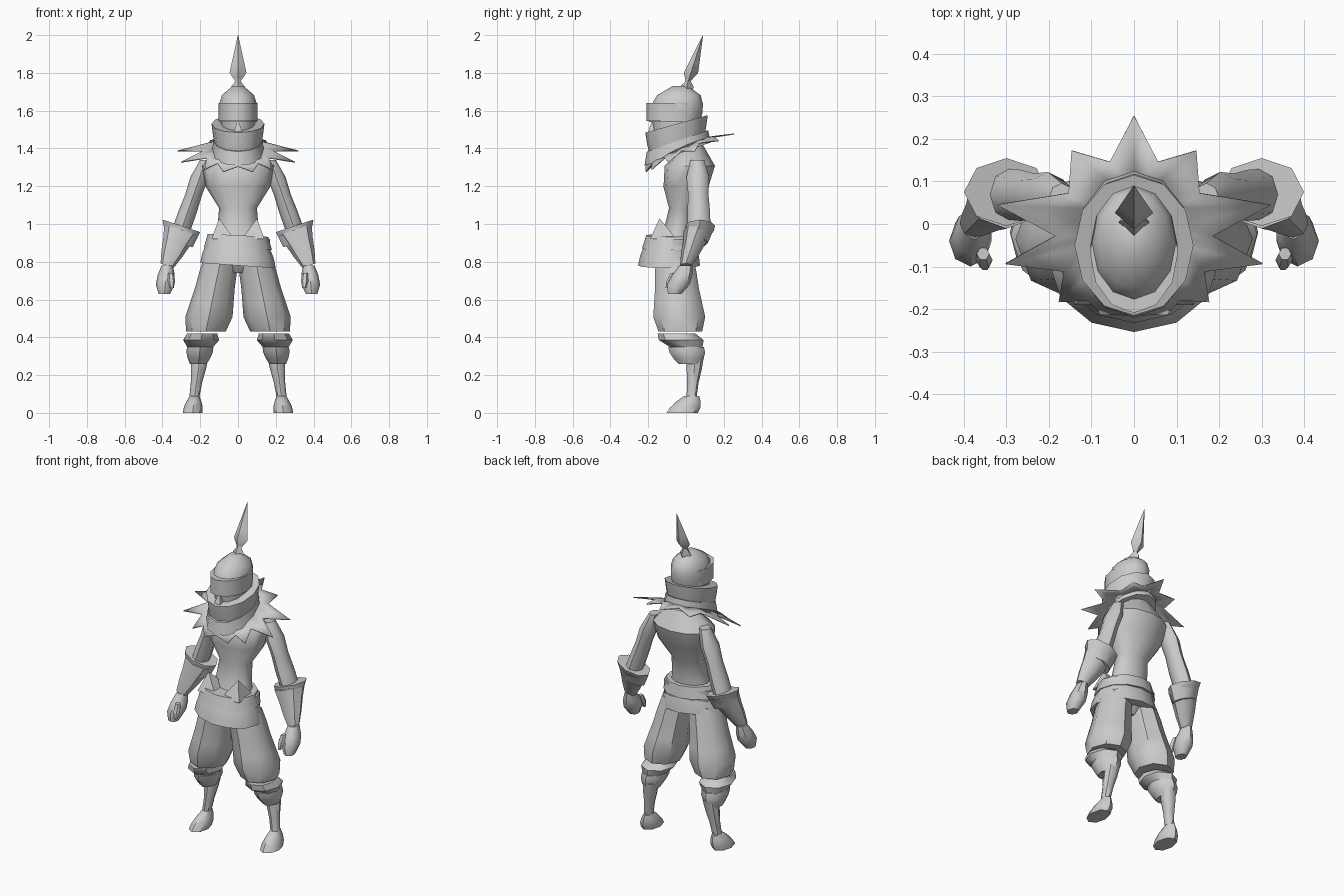
import bpy, bmesh, math
from mathutils import Vector

if "Cube" in bpy.data.objects:
    bpy.data.objects.remove(bpy.data.objects["Cube"])

clay = bpy.data.materials.new("plain_grey")
clay.use_nodes = True
grey = (0.6, 0.6, 0.6, 1)
clay.diffuse_color = grey
clay.node_tree.nodes["Principled BSDF"].inputs["Base Color"].default_value = grey
parts = []


def finish(name, bm, mirror=False, thickness=0):
    """Turn a bmesh into a named object, with optional mirror and thickness."""
    bmesh.ops.recalc_face_normals(bm, faces=bm.faces)
    mesh = bpy.data.meshes.new(name)
    bm.to_mesh(mesh)
    bm.free()
    mesh.materials.append(clay)
    part = bpy.data.objects.new(name, mesh)
    bpy.context.collection.objects.link(part)
    if thickness:
        part.modifiers.new("thickness", "SOLIDIFY").thickness = thickness
    if mirror:
        part.modifiers.new("mirror", "MIRROR")
    parts.append(part)


def tube(name, start, end, widths, depth=1, tilt=0, lean=0, sides=8, mirror=False):
    """Evenly spaced level rings from start to end; tilt and lean slope each ring."""
    bm = bmesh.new()
    loops = []
    for step, width in enumerate(widths):
        centre = Vector(start).lerp(Vector(end), step / (len(widths) - 1))
        loop = []
        for side in range(sides):
            angle = math.tau * side / sides
            dx = width * math.cos(angle)
            dy = width * depth * math.sin(angle)
            loop.append(bm.verts.new(centre + Vector((dx, dy, tilt * dx + lean * dy))))
        loops.append(loop)
    for low, high in zip(loops, loops[1:]):
        for side in range(sides):
            other = (side + 1) % sides
            bm.faces.new((low[side], low[other], high[other], high[side]))
    bm.faces.new(loops[0])
    bm.faces.new(loops[-1])
    finish(name, bm, mirror)


def limb(name, start, end, widths, **options):
    """A tube made on the left and mirrored to the right."""
    tube(name, start, end, widths, mirror=True, **options)


def spike(name, centre, width, depth, tip, mirror=False):
    """A pyramid on a level rectangular base."""
    bm = bmesh.new()
    corners = [(-width, -depth), (width, -depth), (width, depth), (-width, depth)]
    base = [bm.verts.new(Vector(centre) + Vector((dx, dy, 0))) for dx, dy in corners]
    apex = bm.verts.new(tip)
    bm.faces.new(base)
    for vert, following in zip(base, base[1:] + base[:1]):
        bm.faces.new((vert, following, apex))
    finish(name, bm, mirror)


def ragged_collar(name, tips, valley, neck, back):
    """Half a star of cloth points sloping down to the front, then mirrored."""
    bm = bmesh.new()
    star = []
    for (angle, reach), (following, _) in zip(tips, tips[1:]):
        star.append((angle, reach, 0))
        star.append(((angle + following) / 2, valley, 0.03))
    pairs = []
    for angle, reach, lift in star:
        turn = math.radians(angle)
        pair = []
        for radius, height in ((neck, 1.42), (reach, 1.37 + lift)):
            x = radius * math.cos(turn)
            y = back + radius * math.sin(turn)
            pair.append(bm.verts.new((x, y, height + 0.43 * y)))
        pairs.append(pair)
    for (inner, outer), (next_inner, next_outer) in zip(pairs, pairs[1:]):
        bm.faces.new((inner, outer, next_outer, next_inner))
    finish(name, bm, mirror=True, thickness=0.006)


# Joints of the left side
shoulder = (.17, .06, 1.34)
elbow = (.3, .07, .97)
wrist = (.375, 0, .78)
knuckles = (.39, -.06, .63)
hip = (.09, -.06, .82)
knee = (.2, 0, .35)
ankle = (.23, .03, .09)
sole = (.24, -.02, 0)

# Bare torso, running up into the neck
tube("torso", start=(0, -.06, .86), end=(0, .04, 1.42),
     widths=(.13, .11, .1, .17, .19, .07), depth=.7, sides=12)

# Arms with flared bracers and fists
limb("upper_arm", shoulder, elbow, widths=(.03, .05, .045, .05, .05), depth=1.2)
limb("bracer_cuff", start=(.3, .075, .99), end=(.31, .06, .9),
     widths=(.1, .07), depth=.8, tilt=.33)
limb("bracer", elbow, wrist, widths=(.09, .07, .055, .035), depth=.9, tilt=.33)
limb("fist", wrist, knuckles, widths=(.03, .045, .05, .03), depth=1.2)
limb("thumb", start=(.355, -.07, .74), end=(.35, -.1, .66),
     widths=(.015, .02, .01), sides=6)

# Baggy trousers
tube("hips", start=(0, -.06, .74), end=(0, -.06, .92),
     widths=(.06, .17, .17), depth=.7, sides=12)
limb("trouser_leg", hip, end=(.17, -.03, .43),
     widths=(.09, .1, .105, .115, .125, .105), depth=1.1)

# Wrapped sash in two overlapping bands, with raised cloth points
tube("sash_lower", start=(0, -.09, .78), end=(0, -.085, .88),
     widths=(.2, .19, .17), depth=.82, tilt=-.07, sides=12)
tube("sash_upper", start=(0, -.08, .87), end=(0, -.075, .94),
     widths=(.18, .16), depth=.85, tilt=-.05, sides=12)
spike("sash_point", centre=(.08, -.12, .92), width=.06, depth=.07,
      tip=(.1, -.14, 1.03), mirror=True)

# Lower legs with knee guards, shin cuffs and bare feet
limb("knee_guard", start=(.19, -.05, .42), end=knee,
     widths=(.08, .095, .07), depth=1.25)
limb("shin_cuff", start=knee, end=(.21, .02, .26),
     widths=(.07, .07, .06, .045), depth=1.35)
limb("shin", start=(.2, .05, .3), end=ankle, widths=(.045, .04, .03, .027))
limb("foot", ankle, sole, widths=(.025, .04, .05, .052), depth=1.6)

# Head, nose, rounded hood and brow band
tube("face", start=(0, -.05, 1.36), end=(0, -.06, 1.57),
     widths=(.06, .08, .088, .09), depth=1.35, sides=12)
spike("nose", centre=(0, -.17, 1.49), width=.02, depth=.03, tip=(0, -.175, 1.56))
tube("hood", start=(0, -.06, 1.54), end=(0, -.03, 1.73),
     widths=(.1, .103, .1, .085, .03), depth=1.35, sides=12)
tube("brow_band", start=(0, -.066, 1.545), end=(0, -.066, 1.64),
     widths=(.104, .104), depth=1.38, sides=12)

# Scarf wrapped over the mouth, with a lower fold
tube("scarf", start=(0, -.05, 1.4), end=(0, -.05, 1.53),
     widths=(.12, .132, .14), depth=1.18, lean=.28, sides=12)
tube("scarf_fold", start=(0, -.045, 1.37), end=(0, -.045, 1.44),
     widths=(.14, .13), depth=1.25, lean=.35, sides=12)

# Ragged collar: angle and reach of each cloth point from back to front
points = [(90, .285), (54, .25), (13, .33), (-12, .31), (-41, .235), (-67, .2), (-113, .2)]
ragged_collar("ragged_collar", points, valley=.185, neck=.12, back=-.03)

# Spear point standing on the hood
tube("spike_mount", start=(0, 0, 1.7), end=(0, .015, 1.78),
     widths=(.034, .036, .016, .02), sides=4)
tube("spear_point", start=(0, .01, 1.75), end=(0, .09, 2),
     widths=(.01, .045, .034, .023, .012, .001), depth=.85, sides=4)

# Smooth shading with sharp creases kept
bpy.ops.object.select_all(action="DESELECT")
for part in parts:
    part.select_set(True)
bpy.context.view_layer.objects.active = parts[0]
bpy.ops.object.shade_smooth_by_angle(angle=math.radians(45))
